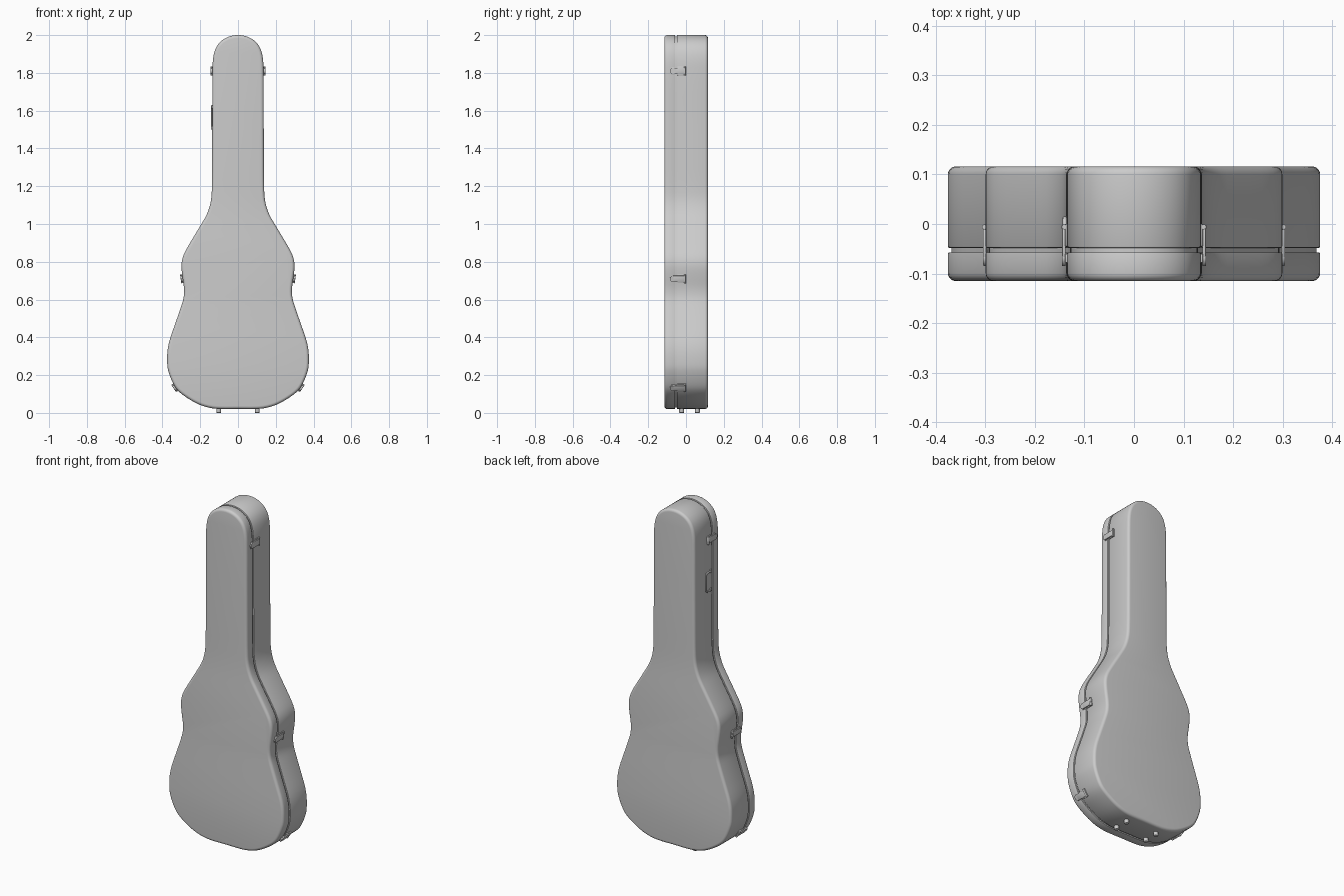
import bpy, bmesh, math
from mathutils import Vector, Matrix

if "Cube" in bpy.data.objects:
    bpy.data.objects.remove(bpy.data.objects["Cube"])

# Right half of the case outline (x, z), top to bottom
HALF = [(0, 2.0), (0.045, 1.993), (0.085, 1.972), (0.113, 1.94), (0.129, 1.895), (0.135, 1.83),
        (0.136, 1.6), (0.137, 1.35), (0.139, 1.17), (0.146, 1.11), (0.166, 1.05), (0.2, 0.99),
        (0.245, 0.915), (0.282, 0.85), (0.296, 0.81), (0.299, 0.77), (0.294, 0.72), (0.286, 0.66),
        (0.288, 0.61), (0.304, 0.555), (0.335, 0.465), (0.362, 0.385), (0.373, 0.33), (0.375, 0.27),
        (0.37, 0.225), (0.347, 0.163), (0.32, 0.12), (0.27, 0.08), (0.21, 0.046), (0.155, 0.028),
        (0.1, 0.021), (0, 0.021)]


def smooth_outline(steps=3):
    pts = [Vector(p) for p in HALF] + [Vector((-x, z)) for x, z in HALF[-2:0:-1]]
    n, out = len(pts), []
    for i in range(n):
        a, b, c, d = pts[i - 1], pts[i], pts[(i + 1) % n], pts[(i + 2) % n]
        # tangents limited by segment length so uneven spacing stays fair
        L = (c - b).length
        m0 = (c - a).normalized() * L
        m1 = (d - b).normalized() * L
        for k in range(steps):
            t = k / steps
            out.append(b * (2*t**3 - 3*t**2 + 1) + m0 * (t**3 - 2*t**2 + t)
                       + c * (3*t**2 - 2*t**3) + m1 * (t**3 - t**2))
    return out


OUT = smooth_outline()
N = len(OUT)


def normal(i):
    t = (OUT[(i + 1) % N] - OUT[i - 1]).normalized()
    return Vector((-t.y, t.x))


NORM = [normal(i) for i in range(N)]


def finish(name, bm, angle=35):
    bmesh.ops.recalc_face_normals(bm, faces=bm.faces)
    me = bpy.data.meshes.new(name)
    bm.to_mesh(me)
    bm.free()
    ob = bpy.data.objects.new(name, me)
    bpy.context.collection.objects.link(ob)
    bpy.ops.object.select_all(action='DESELECT')
    ob.select_set(True)
    bpy.context.view_layer.objects.active = ob
    bpy.ops.object.shade_smooth_by_angle(angle=math.radians(angle))
    return ob


def shell(name, profile):
    """Stack inset copies of the outline along y; profile = [(inset, y)]."""
    bm = bmesh.new()
    rings = [[bm.verts.new((p.x - q.x * s, y, p.y - q.y * s)) for p, q in zip(OUT, NORM)]
             for s, y in profile]
    for r0, r1 in zip(rings, rings[1:]):
        for i in range(N):
            j = (i + 1) % N
            bm.faces.new((r0[i], r0[j], r1[j], r1[i]))
    bm.faces.new(rings[0])
    bm.faces.new(rings[-1])
    return finish(name, bm)


def rounded(y_out, y_seam, r=0.016, s=0.003):
    d = 1 if y_seam > y_out else -1
    arc = [(r * (1 - math.sin(a)), y_out + d * r * (1 - math.cos(a)))
           for a in [k * math.pi / 10 for k in range(6)]]
    return arc + [(0, y_seam - d * s), (s * 0.3, y_seam - d * s * 0.3), (s, y_seam)]


# Lid, body and the recessed lip that shows in the seam
shell("case_lid", rounded(-0.115, -0.057))
shell("case_body", rounded(0.116, -0.048))
shell("seam_lip", [(0.007, -0.062), (0.007, -0.042)])


def box(bm, lo, hi, bevel=0.0015):
    lo, hi = Vector(lo), Vector(hi)
    m = Matrix.Translation((lo + hi) / 2) @ Matrix.Diagonal((*(hi - lo), 1))
    vs = bmesh.ops.create_cube(bm, size=1, matrix=m)['verts']
    es = list({e for v in vs for e in v.link_edges})
    bmesh.ops.bevel(bm, geom=es, offset=bevel, segments=2, affect='EDGES', profile=0.5)


def cyl(bm, c, r, h, axis='Z', seg=20):
    rot = Matrix.Rotation(math.pi / 2, 4, 'Y') if axis == 'X' else Matrix()
    bmesh.ops.create_cone(bm, cap_ends=True, segments=seg, radius1=r, radius2=r, depth=h,
                          matrix=Matrix.Translation(c) @ rot)


def side_frame(z, side):
    """Frame on the case side: local x outward, y along world y."""
    i = min(range(N), key=lambda k: abs(OUT[k].y - z) + (9 if OUT[k].x <= 0 else 0))
    j = i + 1 if OUT[i].y > z else i - 1
    t = (z - OUT[i].y) / (OUT[j].y - OUT[i].y)
    p, q = OUT[i].lerp(OUT[j], t), NORM[i].lerp(NORM[j], t).normalized()
    x, y = Vector((side * q.x, 0, q.y)), Vector((0, 1, 0))
    m = Matrix((x, y, x.cross(y))).transposed().to_4x4()
    m.translation = (side * p.x, 0, p.y)
    return m


# Latches: three per side
for label, z in (("upper", 1.81), ("waist", 0.71), ("lower", 0.135)):
    for side, sname in ((1, "right"), (-1, "left")):
        bm = bmesh.new()
        box(bm, (-0.005, -0.045, -0.023), (0.004, 0.0, 0.023))      # base plate
        box(bm, (-0.005, -0.078, -0.018), (0.004, -0.060, 0.018))   # catch plate
        box(bm, (0.003, -0.068, -0.017), (0.010, -0.006, 0.017))    # lever
        cyl(bm, (0.0065, -0.068, 0), 0.017, 0.007, 'X')             # rounded lever tip
        cyl(bm, (0.006, -0.006, 0), 0.005, 0.046, seg=12)           # hinge barrel
        finish(f"{label}_latch_{sname}", bm).matrix_world = side_frame(z, side)

# Folded carrying handle on the left side of the neck
frame = side_frame(1.565, -1)
cu = bpy.data.curves.new("handle", 'CURVE')
cu.dimensions = '3D'
cu.bevel_depth, cu.bevel_resolution, cu.use_fill_caps = 0.0045, 3, True
path = [(-0.030, -0.055), (0.002, -0.055), (0.009, -0.050), (0.011, -0.042)]
path += [(y, -z) for y, z in reversed(path)]
sp = cu.splines.new('POLY')
sp.points.add(len(path) - 1)
for pt, (y, z) in zip(sp.points, path):
    pt.co = (0.0035, y, z, 1)
grip = bpy.data.objects.new("handle", cu)
bpy.context.collection.objects.link(grip)
grip.matrix_world = frame
bm = bmesh.new()
for s in (-1, 1):
    box(bm, (-0.004, -0.040, s * 0.055 - 0.009), (0.006, -0.024, s * 0.055 + 0.009))
finish("handle_mounts", bm).matrix_world = frame

# Four feet under the base
for sx, xn in ((-0.102, "left"), (0.102, "right")):
    for sy, yn in ((-0.023, "front"), (0.06, "back")):
        bm = bmesh.new()
        cyl(bm, (sx, sy, 0.0135), 0.013, 0.027)
        rim = [e for e in bm.edges if all(v.co.z < 0.001 for v in e.verts)]
        bmesh.ops.bevel(bm, geom=rim, offset=0.004, segments=3, affect='EDGES', profile=0.5)
        finish(f"foot_{yn}_{xn}", bm)
